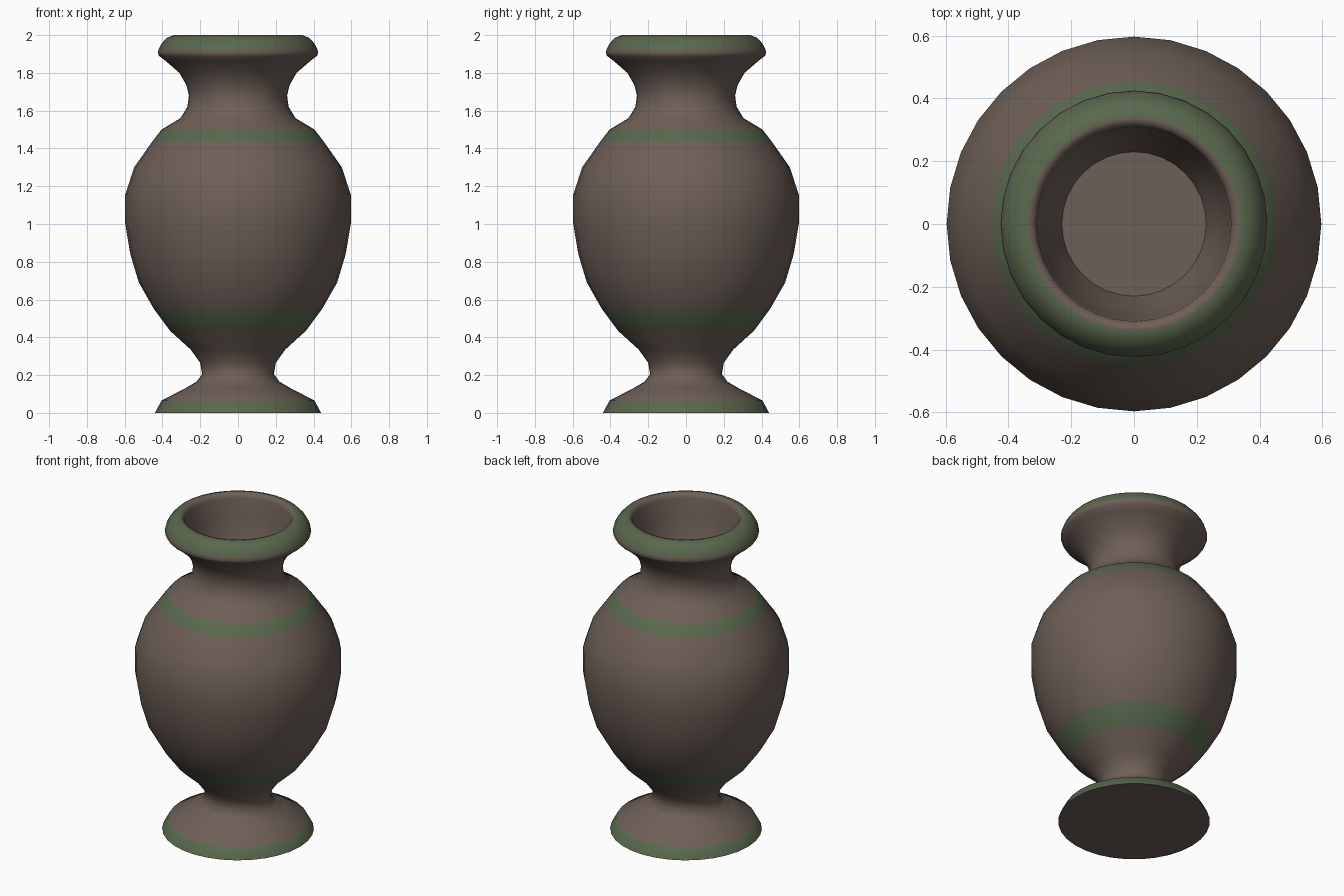
import bpy, bmesh, math

if "Cube" in bpy.data.objects:
    bpy.data.objects.remove(bpy.data.objects["Cube"])

SIDES = 32


def material(name, color):
    m = bpy.data.materials.new(name)
    m.diffuse_color = (*color, 1)
    m.use_nodes = True
    m.node_tree.nodes["Principled BSDF"].inputs["Base Color"].default_value = m.diffuse_color
    return m


clay = material("brown_clay", (0.155, 0.115, 0.095))
glaze = material("green_glaze", (0.10, 0.14, 0.075))

# Profile sections from foot to inside of the neck: (material index, points)
sections = [
    (1, [(0.44, 0.0), (0.405, 0.065)]),                                  # foot band
    (0, [(0.28, 0.13), (0.22, 0.165), (0.19, 0.205), (0.20, 0.265),
         (0.25, 0.335), (0.36, 0.435)]),                                 # stem
    (1, [(0.445, 0.55)]),                                                # lower band
    (0, [(0.525, 0.69), (0.57, 0.84), (0.597, 1.0), (0.597, 1.155),
         (0.55, 1.30), (0.455, 1.435)]),                                 # belly
    (1, [(0.405, 1.50)]),                                                # shoulder band
    (0, [(0.305, 1.56), (0.268, 1.62), (0.26, 1.68), (0.273, 1.735),
         (0.31, 1.80), (0.385, 1.865), (0.418, 1.89), (0.425, 1.905),
         (0.42, 1.925)]),                                                # neck and lip
    (1, [(0.405, 1.955), (0.378, 1.985), (0.34, 2.0)]),                  # rim band
    (0, [(0.32, 1.995), (0.31, 1.97), (0.30, 1.87), (0.27, 1.75),
         (0.23, 1.63)]),                                                 # inside of neck
]

# Lathe the profile
bm = bmesh.new()
first = previous = None
for index, points in sections:
    for r, z in points:
        ring = [bm.verts.new((r * math.cos(a), r * math.sin(a), z))
                for a in (math.tau * i / SIDES for i in range(SIDES))]
        if previous:
            for i in range(SIDES):
                j = (i + 1) % SIDES
                f = bm.faces.new((previous[i], previous[j], ring[j], ring[i]))
                f.material_index = index
        else:
            first = ring
        previous = ring

# Underside and inner floor
bm.faces.new(first[::-1])
bm.faces.new(previous)

mesh = bpy.data.meshes.new("vase")
bm.to_mesh(mesh)
bm.free()
mesh.materials.append(clay)
mesh.materials.append(glaze)
vase = bpy.data.objects.new("vase", mesh)
bpy.context.collection.objects.link(vase)
bpy.context.view_layer.objects.active = vase
vase.select_set(True)
bpy.ops.object.shade_smooth_by_angle(angle=math.radians(55))
